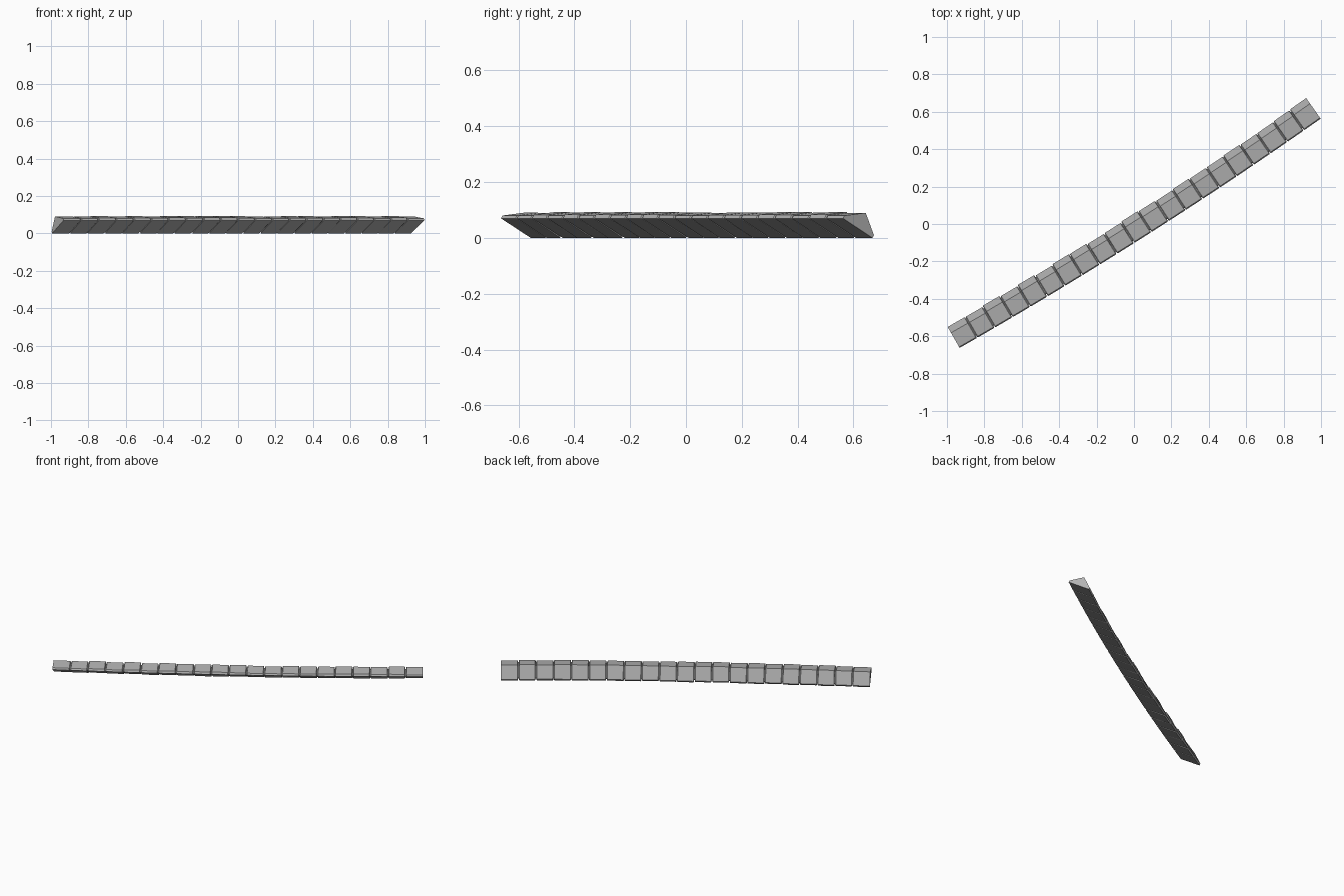
import bpy, bmesh, math, random
from mathutils import Vector

random.seed(4)
if "Cube" in bpy.data.objects:
    bpy.data.objects.remove(bpy.data.objects["Cube"], do_unlink=True)

stone = bpy.data.materials.new("grey stone")
stone.use_nodes = True
COL = (0.45, 0.45, 0.45, 1)
stone.diffuse_color = COL
stone.node_tree.nodes["Principled BSDF"].inputs["Base Color"].default_value = COL

# Gently sagging path of the kerb
START, END, SAG, COUNT = Vector((-0.965, -0.605)), Vector((0.96, 0.617)), 0.027, 21
CHORD = END - START
SIDE = Vector((-CHORD.y, CHORD.x)).normalized()

def path(t):
    """Centre point and across direction at t from 0 to 1."""
    point = START + CHORD * t - SIDE * SAG * 4 * t * (1 - t)
    tangent = CHORD - SIDE * SAG * 4 * (1 - 2 * t)
    return point, Vector((-tangent.y, tangent.x)).normalized()

# Wedge cross-section: (offset across, height)
PROFILE = [(-0.066, 0.076), (-0.060, 0.088), (0.030, 0.098),
           (0.066, 0.016), (0.060, 0.006)]

def sweep(name, ts, profiles):
    """Join one ring per path station into a closed solid."""
    bm = bmesh.new()
    rings = []
    for t, prof in zip(ts, profiles):
        p, n = path(t)
        rings.append([bm.verts.new((p.x + n.x * a, p.y + n.y * a, z)) for a, z in prof])
    k = len(PROFILE)
    for r0, r1 in zip(rings, rings[1:]):
        for i in range(k):
            bm.faces.new((r0[i], r0[(i + 1) % k], r1[(i + 1) % k], r1[i]))
    bm.faces.new(rings[0])
    bm.faces.new(rings[-1])
    bmesh.ops.recalc_face_normals(bm, faces=bm.faces)
    mesh = bpy.data.meshes.new(name)
    bm.to_mesh(mesh)
    bm.free()
    mesh.materials.append(stone)
    ob = bpy.data.objects.new(name, mesh)
    bpy.context.collection.objects.link(ob)
    return ob

def shrink(prof, d):
    """Pull a profile towards its middle by distance d."""
    c = sum((Vector(q) for q in prof), Vector((0, 0))) / len(prof)
    return [tuple(Vector(q) + (c - Vector(q)).normalized() * d) for q in prof]

# Individual stones with slightly uneven backs, tops and chamfered ends
for i in range(COUNT):
    back, top = random.uniform(-0.005, 0.003), random.uniform(-0.002, 0.002)
    prof = [(a + (back if a > 0 else 0), z + (top if z > 0.08 else 0)) for a, z in PROFILE]
    gap = [random.uniform(0.0006, 0.0013) if 0 < j < COUNT else 0 for j in (i, i + 1)]
    t0, t1 = i / COUNT + gap[0], (i + 1) / COUNT - gap[1]
    lip = 0.0016
    small = shrink(prof, 0.004)
    sweep(f"kerb_stone_{i + 1:02d}", (t0, t0 + lip, t1 - lip, t1),
          (small if i else prof, prof, prof, small if i < COUNT - 1 else prof))

# Recessed mortar core closing the joints
steps = [0.005 + 0.99 * j / COUNT for j in range(COUNT + 1)]
sweep("mortar_core", steps, [shrink(PROFILE, 0.014)] * len(steps))

# Rest the kerb on the ground
bpy.context.view_layer.update()
low = min(v.co.z for o in bpy.context.scene.objects if o.name.startswith("kerb_stone")
          for v in o.data.vertices)
for o in bpy.context.scene.objects:
    if o.name.startswith(("kerb_stone", "mortar_core")):
        for v in o.data.vertices:
            v.co.z -= low
